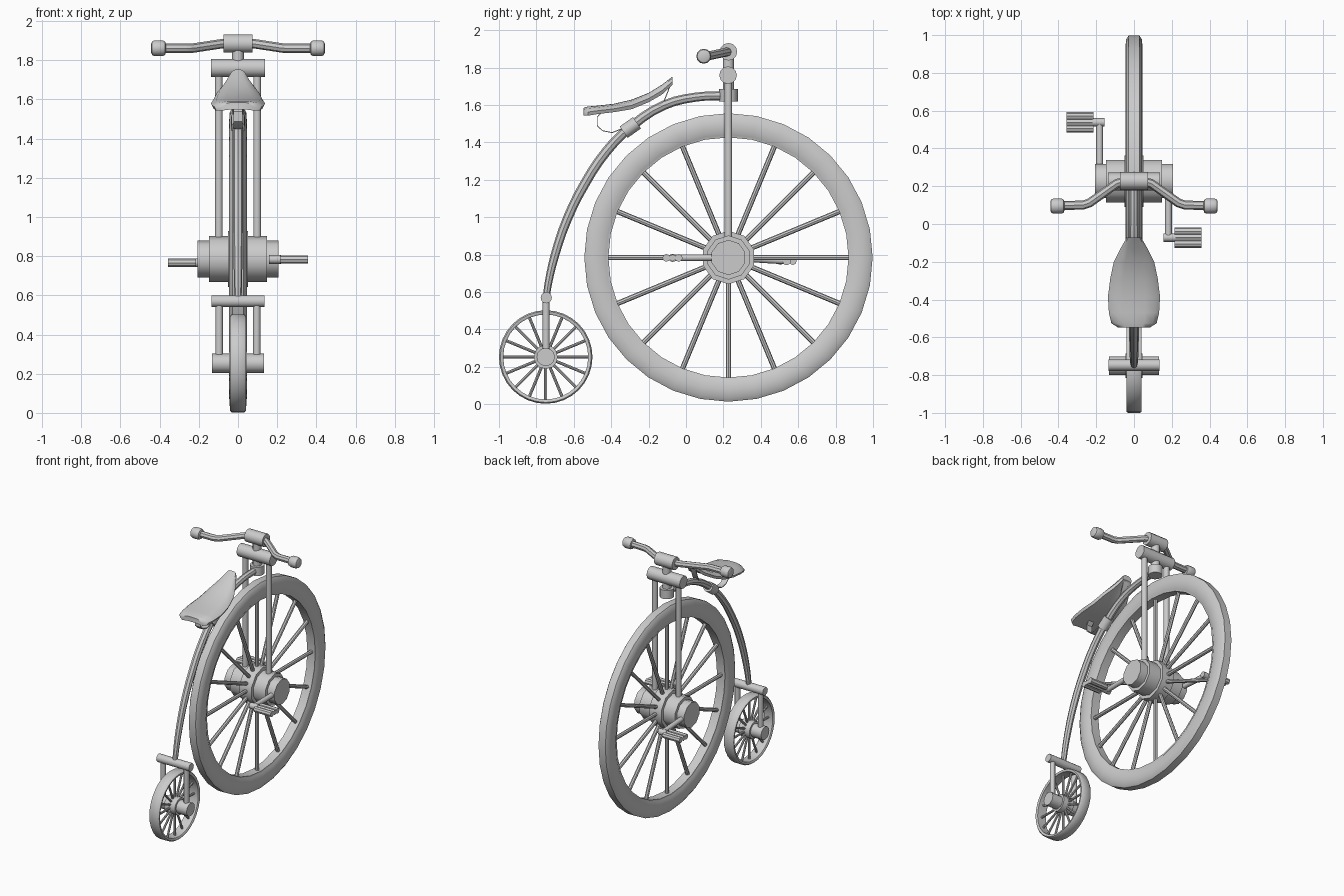
import bpy, bmesh, math
from mathutils import Vector, Matrix

if "Cube" in bpy.data.objects:
    bpy.data.objects.remove(bpy.data.objects["Cube"])

WF = Vector((0, 0.227, 0.785))   # big wheel centre
WR = Vector((0, -0.75, 0.253))   # small wheel centre


def finish(name, bm, angle=40):
    bmesh.ops.recalc_face_normals(bm, faces=bm.faces)
    me = bpy.data.meshes.new(name)
    bm.to_mesh(me)
    bm.free()
    me.shade_smooth()
    me.set_sharp_from_angle(angle=math.radians(angle))
    ob = bpy.data.objects.new(name, me)
    bpy.context.collection.objects.link(ob)
    return ob


def add_cyl(bm, a, b, r, n=12):
    a, b = Vector(a), Vector(b)
    d = b - a
    m = Matrix.Translation((a + b) / 2) @ d.to_track_quat('Z', 'Y').to_matrix().to_4x4()
    bmesh.ops.create_cone(bm, cap_ends=True, segments=n, radius1=r, radius2=r,
                          depth=d.length, matrix=m)


def cyl(name, a, b, r, n=12, bevel=0):
    bm = bmesh.new()
    add_cyl(bm, a, b, r, n)
    if bevel:
        caps = {e for f in bm.faces if len(f.verts) == n for e in f.edges}
        bmesh.ops.bevel(bm, geom=list(caps), offset=bevel, segments=2,
                        profile=0.5, affect='EDGES')
    return finish(name, bm)


def lathe(name, c, prof, n, closed, phase=0.0):
    # spins an (x, radius) profile about the wheel axle
    bm = bmesh.new()
    rings = []
    for i in range(n):
        t = 2 * math.pi * i / n + phase
        rings.append([bm.verts.new(c + Vector((x, r * math.cos(t), r * math.sin(t))))
                      for x, r in prof])
    k = len(prof)
    for i in range(n):
        p, q = rings[i], rings[(i + 1) % n]
        for j in range(k if closed else k - 1):
            l = (j + 1) % k
            bm.faces.new((p[j], p[l], q[l], q[j]))
    if not closed:
        bm.faces.new([r[0] for r in rings])
        bm.faces.new([r[-1] for r in rings])
    return finish(name, bm)


def mirrored(half):
    return half + [(-x, r) for x, r in reversed(half)]


def tube(name, pts, rads, n=12, smooth=True):
    # round tube swept along a path
    cu = bpy.data.curves.new(name, 'CURVE')
    cu.dimensions = '3D'
    cu.bevel_depth = 1
    cu.bevel_resolution = n // 4 - 1 if n > 4 else 0
    cu.use_fill_caps = True
    cu.resolution_u = 3
    s = cu.splines.new('BEZIER' if smooth else 'POLY')
    target = s.bezier_points if smooth else s.points
    target.add(len(pts) - 1)
    for p, co, r in zip(target, pts, rads):
        p.co = co if smooth else (*co, 1)
        p.radius = r
        if smooth:
            p.handle_left_type = p.handle_right_type = 'AUTO'
    tmp = bpy.data.objects.new(name + "_path", cu)
    bpy.context.collection.objects.link(tmp)
    me = bpy.data.meshes.new_from_object(tmp.evaluated_get(bpy.context.evaluated_depsgraph_get()))
    bpy.data.objects.remove(tmp)
    bm = bmesh.new()
    bm.from_mesh(me)
    bpy.data.meshes.remove(me)
    return finish(name, bm)


def spokes(name, c, r0, r1, rad, n=16):
    bm = bmesh.new()
    for i in range(n):
        t = 2 * math.pi * i / n
        d = Vector((0, math.cos(t), math.sin(t)))
        add_cyl(bm, c + d * r0, c + d * r1, rad, 8)
    return finish(name, bm)


# big wheel
lathe("big_tyre", WF, mirrored([(0.033, 0.642), (0.036, 0.656), (0.043, 0.668), (0.045, 0.71),
                                (0.042, 0.75), (0.028, 0.771)]), 32, True)
spokes("big_spokes", WF, 0.08, 0.65, 0.014)
lathe("big_hub", WF, mirrored([(0.207, 0.094), (0.147, 0.094), (0.147, 0.118),
                               (0.05, 0.118), (0.05, 0.143)]), 10, False, math.pi / 10)

# small wheel
lathe("small_tyre", WR, mirrored([(0.036, 0.227), (0.041, 0.233), (0.041, 0.243),
                                  (0.032, 0.25)]), 32, True)
spokes("small_spokes", WR, 0.03, 0.23, 0.008)
lathe("small_hub", WR, mirrored([(0.132, 0.049), (0.045, 0.049), (0.045, 0.064)]), 12, False)

# forks, crowns and steering stem
for s, side in ((1, "right"), (-1, "left")):
    cyl("front_fork_" + side, (s * 0.098, 0.227, 0.80), (s * 0.098, 0.227, 1.76), 0.02)
    cyl("rear_fork_" + side, (s * 0.096, -0.748, 0.255), (s * 0.096, -0.748, 0.57), 0.019)
cyl("front_crown", (-0.137, 0.225, 1.76), (0.137, 0.225, 1.76), 0.047)
cyl("rear_crown", (-0.135, -0.747, 0.57), (0.135, -0.747, 0.57), 0.03)
cyl("stem", (0, 0.227, 1.65), (0, 0.227, 1.88), 0.03)
cyl("neck_collar", (0, 0.227, 1.62), (0, 0.227, 1.685), 0.05)

# curved backbone
path = [(0.2, 1.65), (0.05, 1.642), (-0.115, 1.60), (-0.29, 1.488), (-0.425, 1.353),
        (-0.543, 1.176), (-0.635, 0.99), (-0.70, 0.80), (-0.737, 0.642), (-0.747, 0.57)]
tube("backbone", [(0, y, z) for y, z in path],
     [0.024, 0.024, 0.025, 0.026, 0.026, 0.026, 0.025, 0.023, 0.02, 0.018])

# handlebar
cyl("handlebar_clamp", (-0.075, 0.227, 1.885), (0.075, 0.227, 1.885), 0.047)
for s, side in ((1, "right"), (-1, "left")):
    tube("handlebar_" + side, [(s * x, y, z) for x, y, z in
         ((0.05, 0.225, 1.885), (0.09, 0.215, 1.883), (0.235, 0.112, 1.861),
          (0.27, 0.1, 1.86), (0.39, 0.098, 1.861))], [0.024] * 5, 12, False)
    cyl("grip_" + side, (s * 0.368, 0.095, 1.861), (s * 0.443, 0.095, 1.861), 0.04, 12, 0.016)

# cranks and pedals
for s, side, y, z in ((1, "right", -0.072, 0.783), (-1, "left", 0.538, 0.766)):
    cyl("crank_" + side, (s * 0.182, 0.227, 0.785), (s * 0.182, y, z), 0.018)
    cyl("pedal_axle_" + side, (s * 0.157, y, z), (s * 0.22, y, z), 0.022)
    bm = bmesh.new()
    for dy in (-0.033, 0.033):
        add_cyl(bm, (s * 0.215, y + dy, z), (s * 0.357, y + dy, z), 0.021, 8)
    add_cyl(bm, (s * 0.215, y, z), (s * 0.357, y, z), 0.019, 6)
    finish("pedal_" + side, bm)

# seat: cross-sections (y, half width, top z, bottom z), nose to tail
bm = bmesh.new()
rows = []
for y, w, zt, zb in ((-0.072, 0.038, 1.752, 1.708), (-0.13, 0.072, 1.708, 1.655),
                     (-0.20, 0.107, 1.665, 1.615), (-0.29, 0.126, 1.629, 1.578),
                     (-0.385, 0.138, 1.607, 1.562), (-0.47, 0.133, 1.597, 1.552),
                     (-0.525, 0.12, 1.592, 1.543), (-0.548, 0.085, 1.585, 1.543)):
    h = zt - zb
    half = [(0.45, zt - 0.02 * h), (0.82, zt - 0.2 * h), (1, zb + 0.4 * h), (0.93, zb)]
    ring = half + [(0.5, zb + 0.12 * h)]
    ring = [(0, zt)] + ring + [(0, zb + 0.15 * h)] + [(-x, q) for x, q in reversed(ring)]
    rows.append([bm.verts.new((x * w, y, q)) for x, q in ring])
for a, b in zip(rows, rows[1:]):
    for j in range(len(a)):
        l = (j + 1) % len(a)
        bm.faces.new((a[j], a[l], b[l], b[j]))
bm.faces.new(rows[0])
bm.faces.new(rows[-1])
finish("seat", bm, 45)

# seat clamp and bent strip spring
cyl("seat_clamp", (0, -0.333, 1.455), (0, -0.262, 1.505), 0.037)
strip = [(-0.085, 1.71), (-0.12, 1.62), (-0.2, 1.55), (-0.3, 1.505), (-0.345, 1.475),
         (-0.395, 1.455), (-0.445, 1.465), (-0.472, 1.49), (-0.472, 1.535), (-0.45, 1.56)]
bm = bmesh.new()
pairs = [[bm.verts.new((x, y, z)) for x in (-0.022, 0.022)] for y, z in strip]
for a, b in zip(pairs, pairs[1:]):
    bm.faces.new((a[0], a[1], b[1], b[0]))
bmesh.ops.recalc_face_normals(bm, faces=bm.faces)
bmesh.ops.solidify(bm, geom=bm.faces[:], thickness=0.005)
finish("seat_spring", bm)
